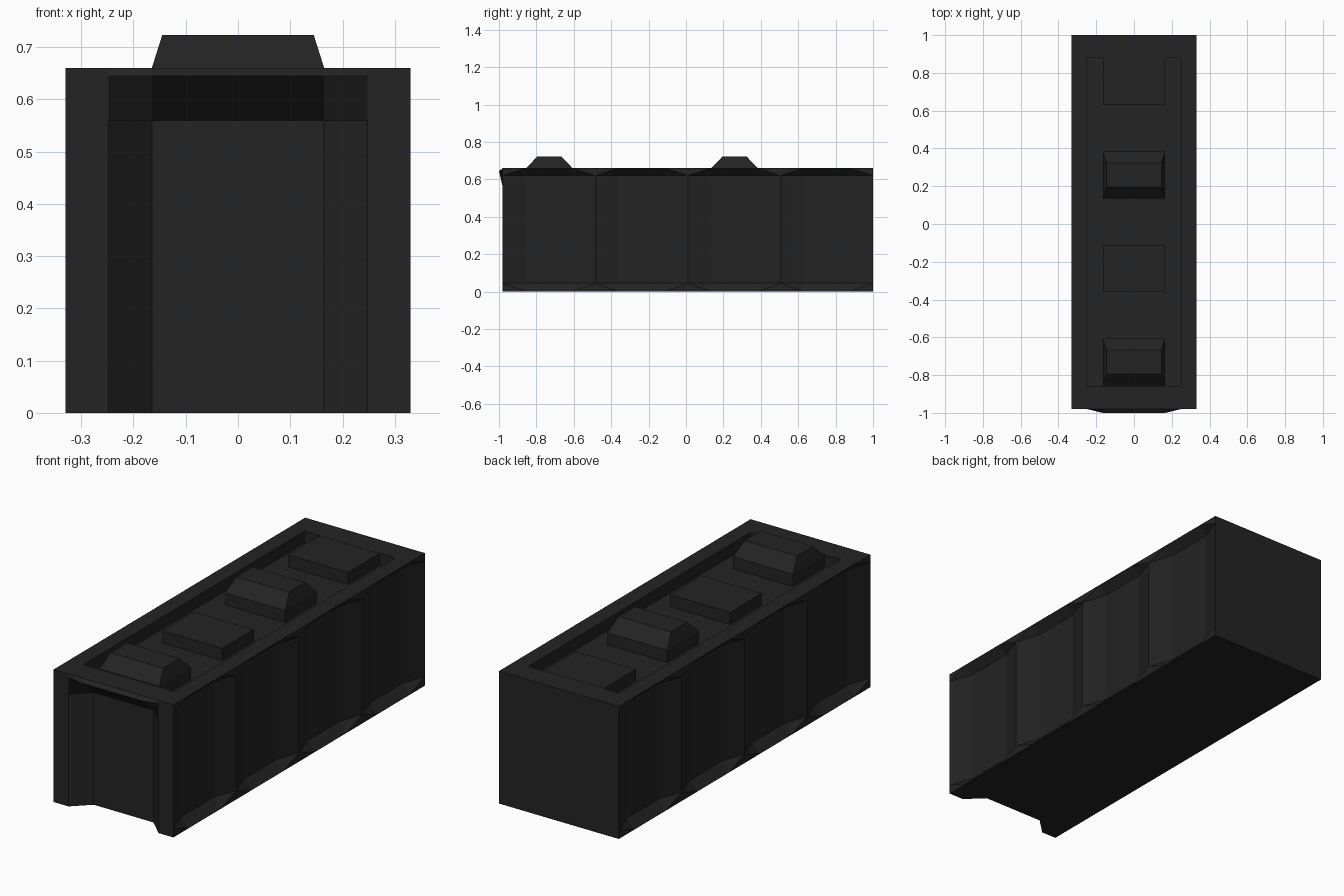
import bpy, bmesh

if "Cube" in bpy.data.objects:
    bpy.data.objects.remove(bpy.data.objects["Cube"])

black = bpy.data.materials.new("matte_black")
black.diffuse_color = (0.017, 0.017, 0.017, 1)
black.use_nodes = True
black.node_tree.nodes["Principled BSDF"].inputs["Base Color"].default_value = black.diffuse_color

W, YF, YB, H = 0.33, -0.98, 1.0, 0.66      # half width, front, back, height
PITCH = (YB - YF) / 4
FLOOR = 0.60                               # floor of the sunken top


def finish(bm, name):
    bmesh.ops.remove_doubles(bm, verts=bm.verts, dist=1e-4)
    bmesh.ops.recalc_face_normals(bm, faces=bm.faces)
    me = bpy.data.meshes.new(name)
    bm.to_mesh(me)
    bm.free()
    me.materials.append(black)
    ob = bpy.data.objects.new(name, me)
    bpy.context.collection.objects.link(ob)
    return ob


bm = bmesh.new()


def face(*pts):
    return bm.faces.new([bm.verts.new(p) for p in pts])


# Corrugated side walls: ridges at full width, valleys set in between the rails
side_z = (0, 0.045, 0.62, H)
side_y = [YF]
cols = [(YF, 0)]
for i in range(4):
    y = YF + i * PITCH
    cols += [(y + PITCH / 4, 0.042), (y + PITCH * 3 / 4, 0.042), (y + PITCH, 0)]
ys = [c[0] for c in cols]
for s in (-1, 1):
    grid = [[(s * (W - (d if k in (1, 2) else 0)), y, z) for k, z in enumerate(side_z)]
            for y, d in cols]
    for a, b in zip(grid, grid[1:]):
        face(a[1], b[1], b[2], a[2])
        # rail transitions; split so the ridge keeps a flat rail at its ends
        for outer, inner in ((0, 1), (3, 2)):
            if a[inner][0] == b[inner][0]:
                face(a[outer], b[outer], b[inner], a[inner])
            else:
                ridge, valley = (a, b) if abs(a[inner][0]) > abs(b[inner][0]) else (b, a)
                face(ridge[inner], ridge[outer], valley[outer])
                face(ridge[inner], valley[outer], valley[inner])

# Front wall: recessed centre under a projecting lip
front_z = (0, 0.56, 0.645, H)
inner_y = (-0.90, -0.90, -1.0, YF)
fx = (-0.248, -0.165, 0.165, 0.248)
fgrid = [[(x, inner_y[k] if abs(x) < 0.2 else YF, z) for k, z in enumerate(front_z)] for x in fx]
for a, b in zip(fgrid, fgrid[1:]):
    for k in range(3):
        face(a[k], b[k], b[k + 1], a[k + 1])
for s, col in ((-1, fgrid[0]), (1, fgrid[-1])):
    face(*[(s * W, YF, z) for z in side_z], *reversed(col))

# Back wall and underside
face(*[(-W, YB, z) for z in side_z], *[(W, YB, z) for z in reversed(side_z)])
face(*[(-W, y, 0) for y in reversed(ys)], *[c[0] for c in fgrid], *[(W, y, 0) for y in ys])

# Top rim around the sunken floor
rx, r0, r1 = 0.25, -0.86, 0.88
for s in (-1, 1):
    face(*[(s * W, y, H) for y in ys], (s * rx, r1, H), (s * rx, r0, H))
face((-W, YF, H), *[c[3] for c in fgrid], (W, YF, H), (rx, r0, H), (-rx, r0, H))
face((-W, YB, H), (W, YB, H), (rx, r1, H), (-rx, r1, H))
ring = [(-rx, r0), (rx, r0), (rx, r1), (-rx, r1)]
for (ax, ay), (bx, by) in zip(ring, ring[1:] + ring[:1]):
    face((ax, ay, H), (bx, by, H), (bx, by, FLOOR), (ax, ay, FLOOR))
face(*[(x, y, FLOOR) for x, y in ring])
finish(bm, "body")


# Blocks on the sunken floor: stacked rectangles (half x, half y, z)
def block(name, cy, layers):
    global bm
    bm = bmesh.new()
    rings = [[(sx * hx, cy + sy * hy, z) for sx, sy in ((-1, -1), (1, -1), (1, 1), (-1, 1))]
             for hx, hy, z in layers]
    face(*rings[0])
    face(*rings[-1])
    for a, b in zip(rings, rings[1:]):
        for i in range(4):
            j = (i + 1) % 4
            face(a[i], a[j], b[j], b[i])
    finish(bm, name)


for i in range(4):
    cy = YF + PITCH * (i + 0.5) + 0.002
    layers = [(0.165, 0.124, FLOOR - 0.01), (0.165, 0.124, H)]
    if i % 2 == 0:
        block(f"raised_stud_{i}", cy, layers + [(0.145, 0.064, 0.723)])
    else:
        block(f"flat_block_{i}", cy, layers)
